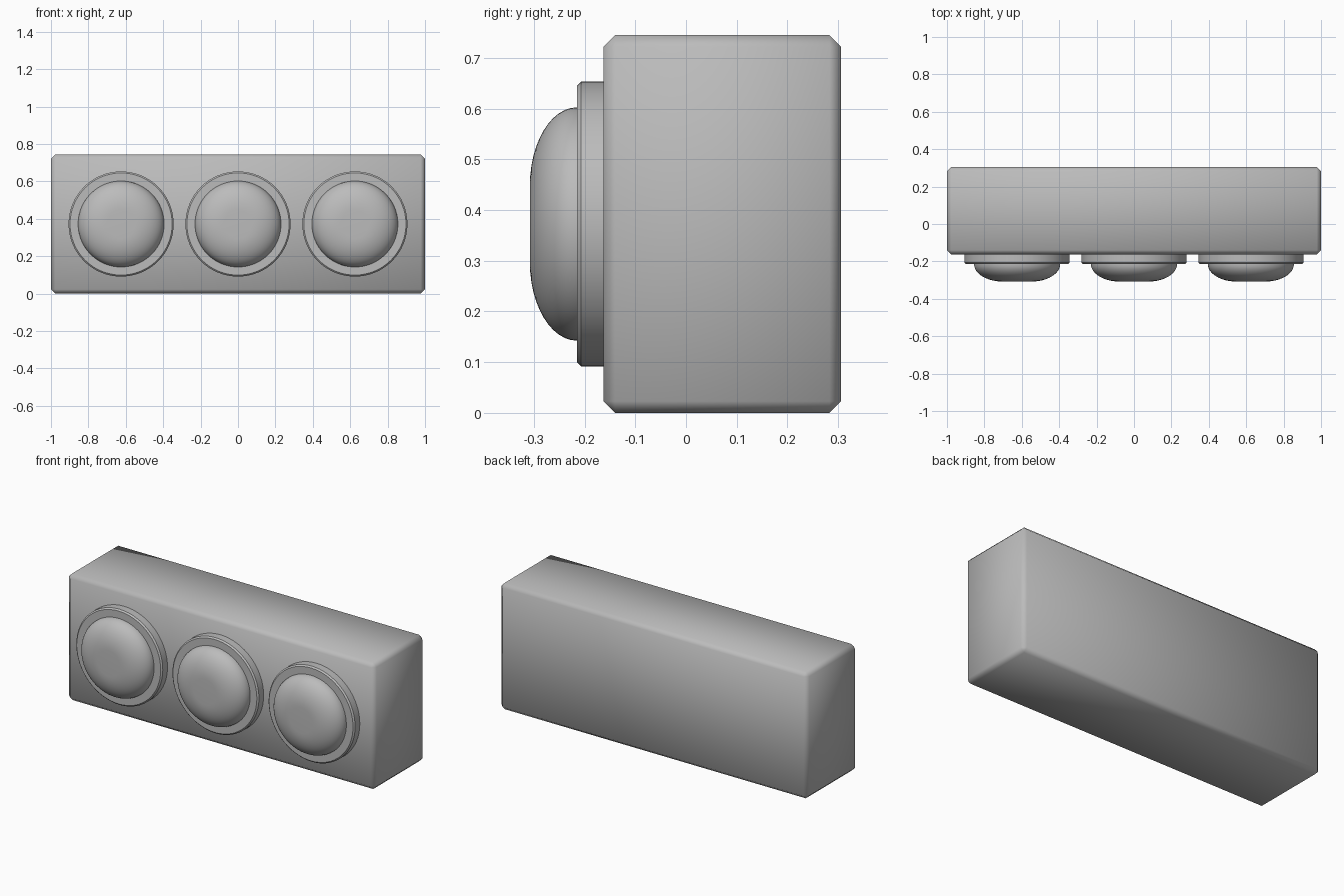
import bpy
import bmesh
import math
from mathutils import Matrix

cube = bpy.data.objects.get("Cube")
if cube:
    bpy.data.objects.remove(cube, do_unlink=True)

GREY = (0.5, 0.5, 0.5, 1)
grey = bpy.data.materials.new("plain grey")
grey.use_nodes = True
grey.diffuse_color = GREY
grey.node_tree.nodes["Principled BSDF"].inputs["Base Color"].default_value = GREY

FRONT, BACK, HEIGHT = -0.163, 0.306, 0.745
RING_FRONT, DOME_FRONT = -0.215, -0.308


def add_object(name, bm, angle):
    bmesh.ops.recalc_face_normals(bm, faces=bm.faces)
    mesh = bpy.data.meshes.new(name)
    bm.to_mesh(mesh)
    bm.free()
    mesh.materials.append(grey)
    obj = bpy.data.objects.new(name, mesh)
    bpy.context.collection.objects.link(obj)
    bpy.ops.object.select_all(action="DESELECT")
    obj.select_set(True)
    bpy.context.view_layer.objects.active = obj
    bpy.ops.object.shade_smooth_by_angle(angle=math.radians(angle))
    return obj


def turned(name, profile, x, angle, steps=64):
    """Spin (radius, y) points about an axis running front to back."""
    bm = bmesh.new()
    verts = [bm.verts.new((r, y, 0)) for r, y in profile]
    edges = [bm.edges.new(pair) for pair in zip(verts, verts[1:])]
    bmesh.ops.spin(bm, geom=verts + edges, cent=(0, 0, 0), axis=(0, 1, 0),
                   angle=math.tau, steps=steps, use_duplicate=False)
    bmesh.ops.remove_doubles(bm, verts=bm.verts, dist=0.0001)
    bmesh.ops.translate(bm, verts=bm.verts, vec=(x, 0, HEIGHT / 2))
    return add_object(name, bm, angle)


# Chamfered housing
bm = bmesh.new()
bmesh.ops.create_cube(bm, size=1)
bm.transform(Matrix.Translation((0, (FRONT + BACK) / 2, HEIGHT / 2))
             @ Matrix.Diagonal((2, BACK - FRONT, HEIGHT, 1)))
bmesh.ops.bevel(bm, geom=bm.edges[:], offset=0.023, segments=1,
                profile=0.5, affect="EDGES")
add_object("housing", bm, 60)

# Round lamp bases, and lenses with a flat centre and an elliptical edge
RING_R, DOME_R, FLAT_R, CHAMFER = 0.281, 0.23, 0.075, 0.008
ring = [(0, FRONT + 0.01), (RING_R, FRONT + 0.01),
        (RING_R, RING_FRONT + CHAMFER), (RING_R - CHAMFER, RING_FRONT),
        (0, RING_FRONT)]
dome = [(0, RING_FRONT + 0.01), (DOME_R, RING_FRONT + 0.01)]
for i in range(13):
    a = math.pi / 2 * i / 12
    dome.append((FLAT_R + (DOME_R - FLAT_R) * math.cos(a),
                 RING_FRONT + (DOME_FRONT - RING_FRONT) * math.sin(a)))
dome.append((0, DOME_FRONT))

for side, x in (("right", -0.625), ("middle", 0), ("left", 0.625)):
    turned(side + "_lamp_base", ring, x, 30)
    turned(side + "_lamp_lens", dome, x, 40)
